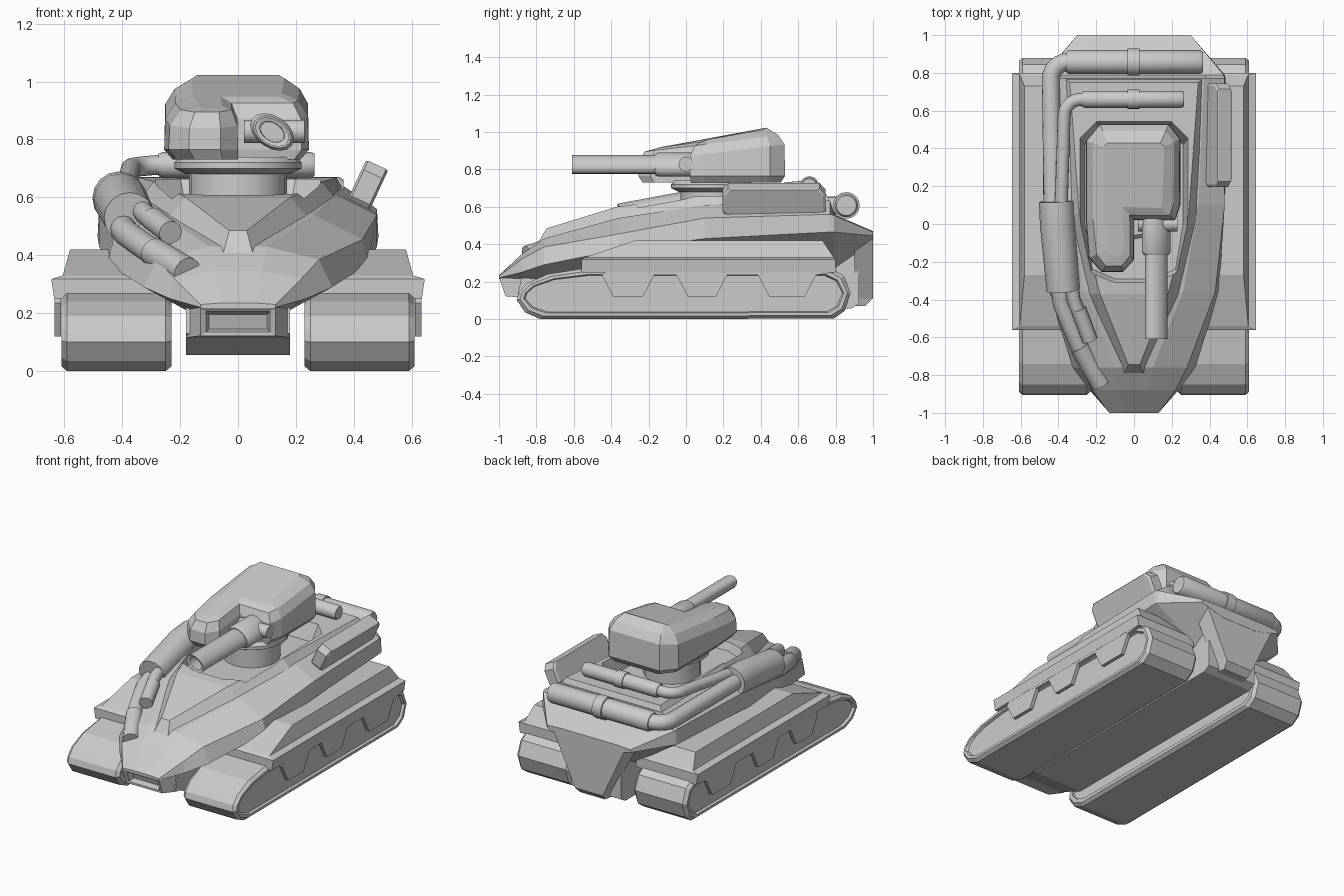
import bpy, bmesh, math
from mathutils import Vector, Matrix

if "Cube" in bpy.data.objects:
    bpy.data.objects.remove(bpy.data.objects["Cube"])


def loft(name, rings, smooth=False):
    """Skin closed rings of equal length and cap both ends."""
    bm = bmesh.new()
    vs = [[bm.verts.new(p) for p in r] for r in rings]
    n = len(rings[0])
    for a, b in zip(vs, vs[1:]):
        for i in range(n):
            j = (i + 1) % n
            bm.faces.new((a[i], a[j], b[j], b[i]))
    bm.faces.new(vs[0])
    bm.faces.new(vs[-1])
    bmesh.ops.recalc_face_normals(bm, faces=bm.faces[:])
    me = bpy.data.meshes.new(name)
    bm.to_mesh(me)
    bm.free()
    ob = bpy.data.objects.new(name, me)
    bpy.context.collection.objects.link(ob)
    if smooth:
        bpy.ops.object.select_all(action='DESELECT')
        ob.select_set(True)
        bpy.context.view_layer.objects.active = ob
        bpy.ops.object.shade_smooth_by_angle(angle=math.radians(35))
    return ob


def tube(name, path, r, n=16):
    """Round pipe along a path; r is one radius or one per point."""
    pts = [Vector(p) for p in path]
    rad = r if isinstance(r, (list, tuple)) else [r] * len(pts)
    rings = []
    for i, p in enumerate(pts):
        t = (pts[min(i + 1, len(pts) - 1)] - pts[max(i - 1, 0)]).normalized()
        up = Vector((0, 1, 0)) if abs(t.z) > .9 else Vector((0, 0, 1))
        u = t.cross(up).normalized()
        v = u.cross(t)
        rings.append([p + rad[i] * (u * math.cos(a) + v * math.sin(a))
                      for a in (math.tau * k / n for k in range(n))])
    return loft(name, rings, True)


def elbow(cx, cy, r, z0, z1, n=6):
    """Quarter bend from pointing -x to pointing -y."""
    return [(cx - r * math.sin(a), cy + r * math.cos(a), z0 + (z1 - z0) * k / n)
            for k in range(n + 1) for a in [math.pi / 2 * k / n]]


def mirror(ob):
    ob.modifiers.new("mirror", 'MIRROR')
    return ob


def rect(x0, x1, y0, y1, z):
    return [(x0, y0, z), (x1, y0, z), (x1, y1, z), (x0, y1, z)]


# Tracks: rounded loop with chamfered rim and recessed side faces
track = [(-.78, 0), (-.86, .035), (-.905, .1), (-.895, .14), (-.85, .19), (-.74, .24),
         (-.55, .27), (.78, .27), (.845, .23), (.88, .14), (.85, .045), (.78, 0)]
track.pop()
track.append((.79, .002))


def track_ring(x, sy, sz):
    return [(x, y * sy, .135 + (z - .135) * sz) for y, z in track]


track_steps = [(.245, .95, .72), (.23, .95, .72), (.23, .98, .88), (.25, 1, 1),
               (.59, 1, 1), (.61, .98, .88), (.61, .96, .76), (.595, .95, .72)]
mirror(loft("track", [track_ring(*s) for s in track_steps]))

# Fenders over the tracks
mirror(loft("fender", [rect(.2, .635, -.56, .8, .25), rect(.2, .645, -.56, .8, .318),
                       rect(.2, .605, -.54, .79, .33), rect(.2, .58, -.27, .73, .42)]))

# Scalloped side skirts
skirt = [(-.56, .29), (-.56, .25), (-.43, .25)]
for c, w in ((-.31, .08), (.085, .075), (.54, .095)):
    skirt += [(c - w - .06, .235), (c - w, .12), (c + w, .12), (c + w + .06, .235)]
skirt += [(.79, .25), (.79, .29)]
mirror(loft("side_skirt", [[(x, y, z) for y, z in skirt] for x in (.612, .634)]))

# Main hull: half sections of bottom, chine, side and deck edge
hull_sections = [
    (-1.0, (.12, .215), (.13, .22), (.13, .23), (.06, .235)),
    (-.88, (.14, .2), (.235, .25), (.22, .32), (.08, .345)),
    (-.76, (.16, .2), (.325, .29), (.28, .385), (.1, .43)),
    (-.36, (.18, .22), (.45, .37), (.43, .455), (.26, .54)),
    (.10, (.18, .24), (.48, .43), (.48, .54), (.34, .61)),
    (.77, (.18, .27), (.485, .465), (.48, .56), (.37, .635)),
    (.79, (.18, .27), (.48, .465), (.475, .555), (.37, .56)),
    (1.0, (.13, .40), (.30, .445), (.30, .465), (.20, .47))]
hull = loft("hull", [[(x, s[0], z) for x, z in s[1:]] +
                     [(-x, s[0], z) for x, z in reversed(s[1:])] for s in hull_sections])

# Raised deck, narrowing to the front
deck_sections = [(-.79, -.745, .05, .41, .03, .485), (-.37, -.37, .25, .52, .18, .60),
                 (.05, .05, .35, .58, .29, .655), (.78, .75, .38, .6, .34, .668)]
deck = loft("raised_deck", [[(xb, yb, zb), (xt, yt, zt), (-xt, yt, zt), (-xb, yb, zb)]
                            for yb, yt, xb, zb, xt, zt in deck_sections])

# Sloped well around the turret ring
well = [(.1, -.29), (.22, -.24), (.26, 0), (.26, .42), (.18, .5),
        (-.18, .5), (-.26, .42), (-.26, 0), (-.22, -.24), (-.1, -.29)]
cutter = loft("well_cutter", [[(x * s, .1 + (y - .1) * s, z) for x, y in well]
                              for s, z in ((1, .56), (1.12, .68), (1.12, .8))])
cutter.hide_render = True
cutter.hide_set(True)
for ob in (hull, deck):
    m = ob.modifiers.new("well", 'BOOLEAN')
    m.operation, m.object, m.solver = 'DIFFERENCE', cutter, 'EXACT'

# Keel between the tracks and the tapered rear spine
keel = [(-.9, .13), (-.72, .055), (.88, .055), (.925, .08), (.925, .42), (.2, .35), (-.88, .22)]
loft("keel", [[(x, y, z) for y, z in keel] for x in (-.18, .18)])
loft("rear_spine", [[(-w, .9, z0), (w, .9, z0), (w * .9, y1, z0), (-w * .9, y1, z0)]
                    for w, z0, y1 in ((.10, .07, .96), (.11, .11, .999), (.29, .455, .999))])


# Nose block with recessed intake
def nose(w, ya, za, yb, zb):
    return [(-w, ya, za), (w, ya, za), (w, yb, zb), (-w, yb, zb)]


loft("nose_intake", [nose(.10, -.94, .195, -.925, .145), nose(.11, -.985, .205, -.965, .135),
                     nose(.13, -.998, .222, -.965, .122), nose(.18, -.85, .24, -.88, .115)])

# Turret ring and collar
tube("turret_ring", [(0, .14, .55), (0, .14, .69)], .17, 20)
tube("turret_collar", [(0, .14, .68), (0, .14, .7), (0, .14, .72), (0, .14, .74)],
     [.18, .22, .22, .2], 20)

# Turret: full length on the left, notched on the right for the gun
outer = [(.185, .53), (-.18, .53), (-.255, .44), (-.255, .02), (-.24, -.18), (-.17, -.255),
         (-.06, -.255), (0, -.19), (0, .02), (.22, .02), (.245, .1), (.245, .45)]
top = [(.14, .43), (-.14, .43), (-.16, .41), (-.155, .03), (-.13, -.13), (-.115, -.17),
       (-.075, -.17), (-.055, -.13), (-.06, .09), (.14, .085), (.15, .12), (.16, .41)]


def mix(t, z0, slope):
    return [(a[0] + (b[0] - a[0]) * t, a[1] + (b[1] - a[1]) * t, z0 + slope * (a[1] + .25))
            for a, b in zip(outer, top)]


loft("turret", [[(x * .88, .14 + (y - .14) * .94, .73) for x, y in outer],
                [(x, y, .765) for x, y in outer], mix(.04, .84, .12),
                mix(.38, .895, .115), mix(1, .91, .145)])


# Gun: tilted oval hollow barrel, sleeve and cross pin
def oval(y, s, n=16):
    c, d = math.cos(-.58), math.sin(-.58)
    ring = []
    for k in range(n):
        a = math.tau * k / n
        u, v = s * .065 * math.cos(a), s * .043 * math.sin(a)
        ring.append((.118 + u * c - v * d, y, .826 + u * d + v * c))
    return ring


loft("gun_barrel", [oval(-.45, .68), oval(-.605, .72), oval(-.61, 1), oval(-.1, 1)], True)
loft("gun_sleeve", [oval(-.165, 1.1), oval(-.15, 1.28), oval(-.02, 1.28), oval(.06, 1.28)], True)
tube("gun_pin", [(.02, 0, .828), (.23, 0, .828)], .04)

# Exhausts: rear silencers, bent pipes and the side canister
for label, x0, x1, y, z, r in (("lower", -.36, .365, .857, .607, .063),
                               ("upper", -.275, .265, .66, .712, .045)):
    tube(label + "_silencer", [(x0, y, z), (x0 + .015, y, z), (x1 - .015, y, z), (x1, y, z)],
         [r * .85, r, r, r * .85])
    tube(label + "_clamp", [(-.035, y, z), (.03, y, z)], r * 1.14)
tube("lower_pipe", [(-.3, .857, .607)] + elbow(-.35, .767, .09, .607, .607) +
     [(-.43, .1, .6)], .048)
tube("upper_pipe", [(-.2, .66, .712)] + elbow(-.28, .57, .09, .712, .70) +
     [(-.385, .1, .64)], .034)
tube("canister", [(-.41, .12, .597), (-.405, 0, .59), (-.375, -.35, .53)], [.093, .093, .088])
tube("lower_outlet", [(-.40, -.3, .5), (-.385, -.42, .475), (-.30, -.63, .415),
                      (-.18, -.84, .345)], .046)
tube("upper_outlet", [(-.335, -.3, .56), (-.32, -.4, .54), (-.235, -.61, .48)], .036)
tube("lower_outlet_sleeve", [(-.29, -.65, .41), (-.175, -.85, .342)], .051)
tube("upper_outlet_sleeve", [(-.295, -.45, .525), (-.233, -.615, .478)], .041)

# Tilted stowage box on the right flank
box = [(-.275, -.05), (-.245, -.085), (.245, -.085), (.275, -.05),
       (.275, .05), (.245, .085), (-.245, .085), (-.275, .05)]
stowage = loft("stowage_box", [[(x, y * s, z * s) for y, z in box]
                               for x, s in ((-.042, .95), (-.034, 1), (.034, 1), (.042, .95))])
stowage.data.transform(Matrix.Translation((.445, .47, .635)) @
                       Matrix.Rotation(math.radians(25), 4, 'Y'))
